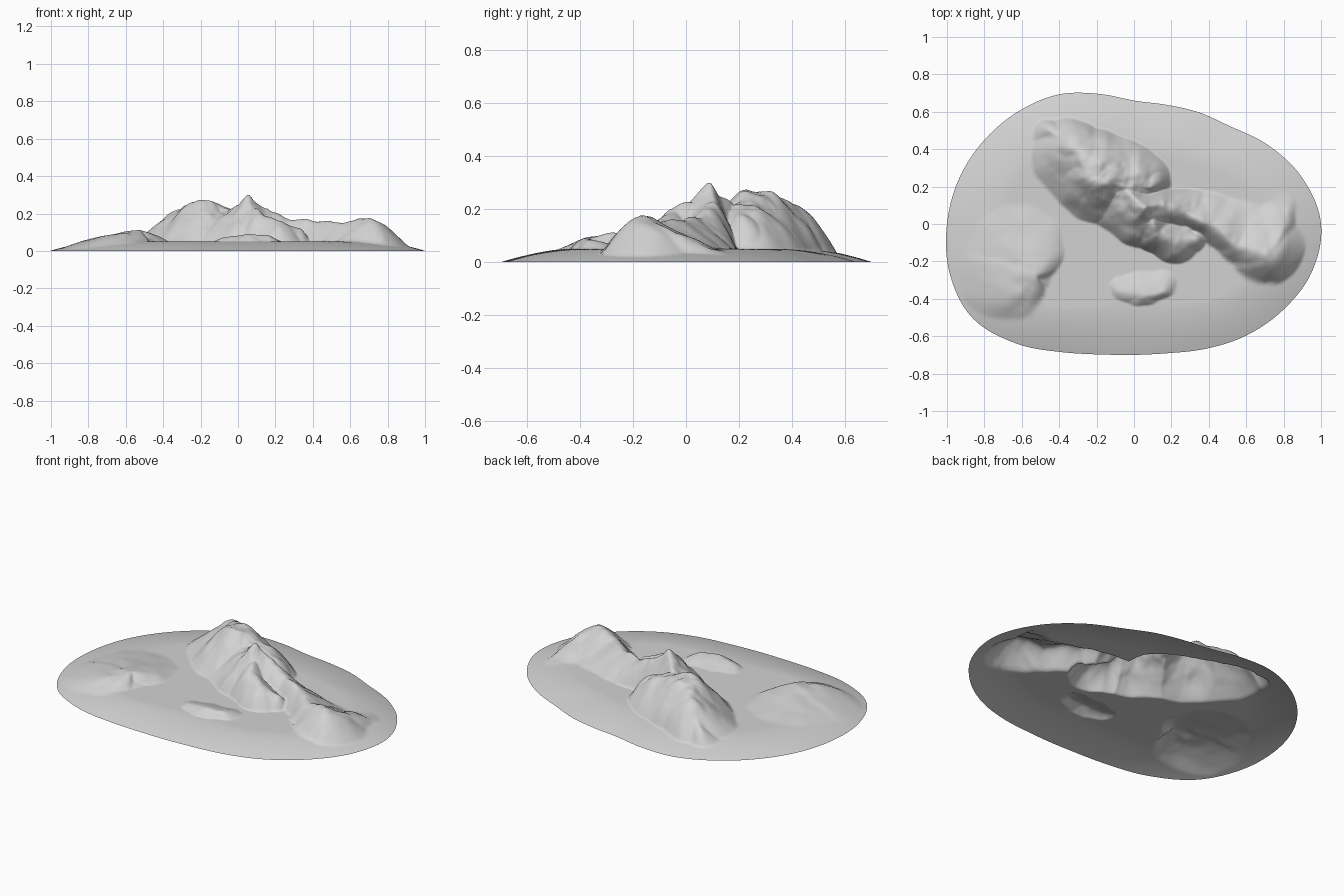
import bpy
import bmesh
import math
from mathutils import Vector, noise

cube = bpy.data.objects.get("Cube")
if cube:
    bpy.data.objects.remove(cube)

SEGMENTS, RINGS = 260, 110
GROUND = 0.05

# Shoreline radius at equal angle steps, counter-clockwise from +x
SHORE = [1.0, .935, .835, .735, .69, .66, .66, .72, .8, .86, .915, .965,
         1.0, 1.02, 1.0, .9, .79, .722, .7, .715, .77, .845, .92, .985]

# Crest points: x, y, height above ground, left slope width, right slope width
MAIN_RIDGE = [(-.44, .5, .075, .05, .11), (-.32, .39, .17, .16, .24),
              (-.2, .24, .225, .27, .23), (-.04, .2, .17, .24, .24),
              (.08, .2, .13, .13, .1)]
CENTRAL_PEAK = [(-.04, .18, .165, .08, .24), (.06, .09, .235, .12, .22),
                (.15, .1, .175, .1, .17), (.3, .06, .11, .13, .11)]
SOUTH_SPUR = [(.06, .09, .2, .12, .16), (.12, -.04, .15, .14, .12),
              (.22, -.09, .11, .14, .12), (.32, -.08, .07, .06, .07)]
EAST_RIDGE = [(.2, .1, .12, .1, .1), (.4, .01, .115, .16, .1),
              (.56, -.11, .1, .23, .1), (.71, -.17, .13, .23, .13),
              (.77, -.23, .07, .06, .08)]
EAST_SPUR = [(.71, -.17, .13, .2, .12), (.79, -.04, .065, .18, .05),
             (.82, .09, .012, .1, .04)]
WEST_MOUND = [(-.49, -.16, .02, .02, .22), (-.52, -.27, .06, .04, .42),
              (-.59, -.35, .048, .04, .38), (-.7, -.43, .01, .03, .2)]
FRONT_MOUND = [(-.08, -.36, .02, .08, .04), (.05, -.38, .04, .13, .06),
               (.15, -.36, .035, .12, .04)]

# Each ridge with the bulge of its left and right slopes (1 is straight)
RIDGES = [(MAIN_RIDGE, 1.9, .95), (CENTRAL_PEAK, 1.3, 1.3),
          (SOUTH_SPUR, 1.3, 1.7), (EAST_RIDGE, 1.0, 1.5),
          (EAST_SPUR, 1.0, 1.5), (WEST_MOUND, 1.5, .9),
          (FRONT_MOUND, 1.1, 1.5)]


def shore_radius(angle):
    """Smooth closed curve through the shoreline radii."""
    n = len(SHORE)
    position = angle / math.tau * n
    i = int(position)
    f = position - i
    a, b, c, d = (SHORE[(i + k) % n] for k in (-1, 0, 1, 2))
    return b + f / 2 * (c - a + f * (2 * a - 5 * b + 4 * c - d
                                     + f * (3 * (b - c) + d - a)))


def segment_height(p, start, end, bulge_left, bulge_right):
    """Height of one stretch of crest, with different slopes on each side."""
    a, b = Vector(start[:2]), Vector(end[:2])
    along = b - a
    t = max(0, min(1, (p - a).dot(along) / along.length_squared))
    offset = p - a.lerp(b, t)
    distance = offset.length
    height, left, right = (start[k] + (end[k] - start[k]) * t for k in (2, 3, 4))
    side = 0
    if distance > 0:
        side = (along.x * offset.y - along.y * offset.x) / along.length / distance
    mix = (side + 1) / 2
    u = distance / (right + (left - right) * mix)
    if u >= 1:
        return 0
    bulge = bulge_right + (bulge_left - bulge_right) * mix
    # Round off the very top of the crest
    u = math.sqrt(u * u + .006) - .077 * (1 - u)
    return height * max(0, 1 - u ** bulge)


def relief(x, y):
    """Highest ridge at a point, broken up into gullies and lumps."""
    lump = noise.noise_vector(Vector((x * 9, y * 9, 0)))
    p = Vector((x + lump.x * .014, y + lump.y * .014))
    h = max(segment_height(p, s, e, bl, br)
            for crest, bl, br in RIDGES
            for s, e in zip(crest, crest[1:]))
    rough = noise.noise(Vector((x * 13, y * 13, 4))) * .09
    rough += noise.noise(Vector((x * 26, y * 26, 7))) * .03
    return h * (1 + rough)


def ground_height(edge_distance):
    """Low plateau falling gently to the shore."""
    u = min(1, edge_distance / .28)
    return GROUND * (1 - (1 - u) ** 1.7)


# Terrain sheet: rings from the centre out to the shore
bm = bmesh.new()
centre = bm.verts.new((0, 0, GROUND + relief(0, 0)))
rings = []
for r in range(1, RINGS + 1):
    share = r / RINGS
    ring = []
    for s in range(SEGMENTS):
        angle = math.tau * s / SEGMENTS
        radius = shore_radius(angle)
        x, y = (share * radius * f(angle) for f in (math.cos, math.sin))
        z = ground_height((1 - share) * radius)
        if r < RINGS:
            z += relief(x, y)
        ring.append(bm.verts.new((x, y, z)))
    rings.append(ring)

for s in range(SEGMENTS):
    n = (s + 1) % SEGMENTS
    bm.faces.new((centre, rings[0][s], rings[0][n]))
    for inner, outer in zip(rings, rings[1:]):
        bm.faces.new((inner[s], outer[s], outer[n], inner[n]))

for face in bm.faces:
    face.smooth = True

mesh = bpy.data.meshes.new("rocky_island")
bm.to_mesh(mesh)
bm.free()
island = bpy.data.objects.new("rocky_island", mesh)
bpy.context.collection.objects.link(island)

# Single stone colour
stone = bpy.data.materials.new("light_grey_stone")
stone.use_nodes = True
colour = (.65, .65, .65, 1)
stone.diffuse_color = colour
stone.node_tree.nodes["Principled BSDF"].inputs["Base Color"].default_value = colour
mesh.materials.append(stone)
